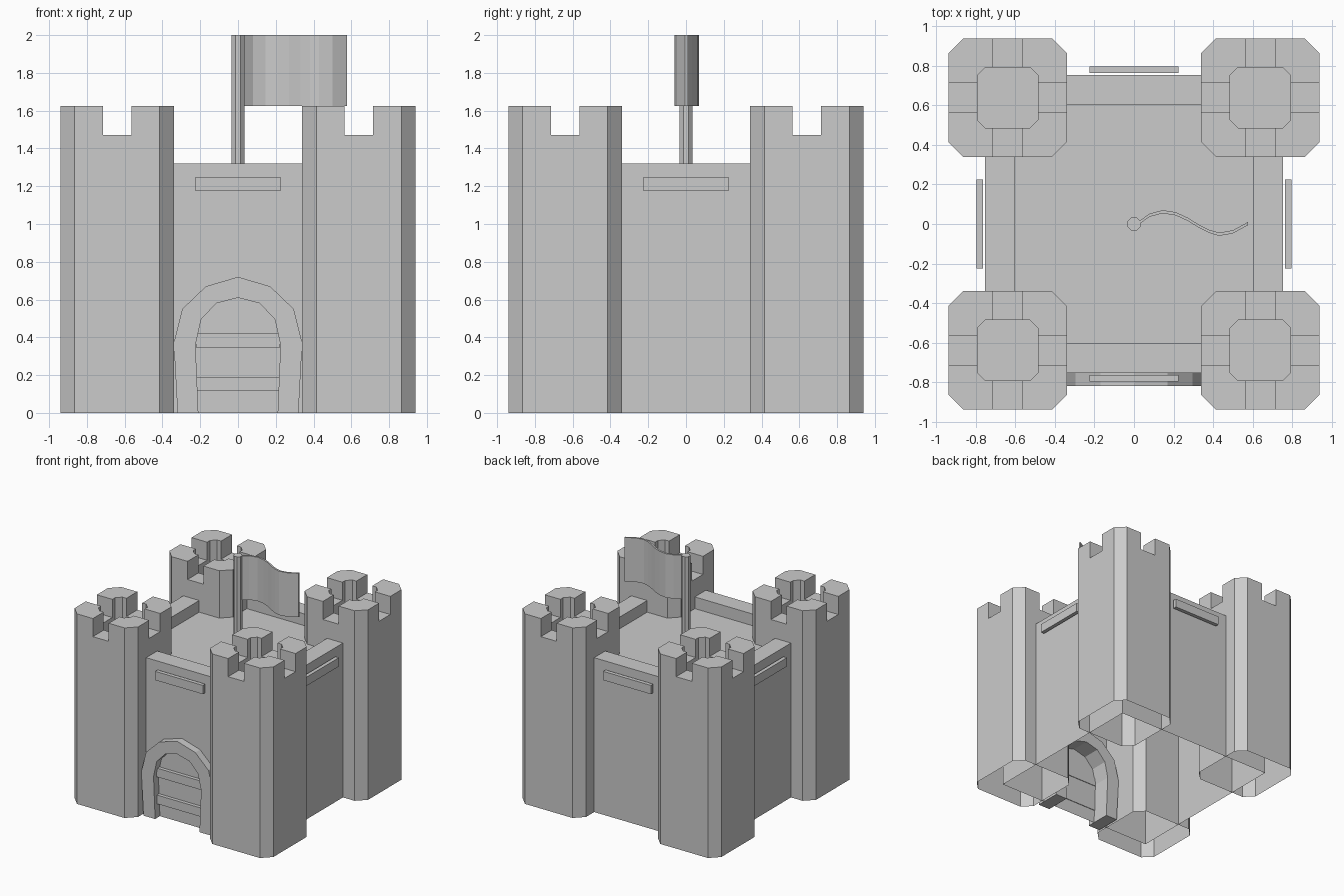
import bpy, bmesh, math
from mathutils import Vector

cube = bpy.data.objects.get("Cube")
if cube:
    bpy.data.objects.remove(cube, do_unlink=True)

stone = bpy.data.materials.new("pale_stone")
stone.use_nodes = True
stone.diffuse_color = (0.6, 0.6, 0.6, 1)
stone.node_tree.nodes["Principled BSDF"].inputs["Base Color"].default_value = (0.6, 0.6, 0.6, 1)


def finish(bm, name):
    """Turn a bmesh into a flat shaded stone object."""
    bmesh.ops.recalc_face_normals(bm, faces=bm.faces)
    mesh = bpy.data.meshes.new(name)
    bm.to_mesh(mesh)
    bm.free()
    mesh.materials.append(stone)
    obj = bpy.data.objects.new(name, mesh)
    bpy.context.collection.objects.link(obj)
    return obj


def box(name, low, high):
    bm = bmesh.new()
    bmesh.ops.create_cube(bm, size=1)
    low, high = Vector(low), Vector(high)
    for v in bm.verts:
        v.co = (low + high) / 2 + v.co * (high - low)
    return finish(bm, name)


def bridge(bm, a, b):
    """Join two closed rings of vertices with quads."""
    n = len(a)
    return [bm.faces.new((a[i], a[(i + 1) % n], b[(i + 1) % n], b[i])) for i in range(n)]


def prism(name, outline, z0, z1):
    bm = bmesh.new()
    low = [bm.verts.new((x, y, z0)) for x, y in outline]
    high = [bm.verts.new((x, y, z1)) for x, y in outline]
    bridge(bm, low, high)
    bm.faces.new(low)
    bm.faces.new(high)
    return finish(bm, name)


# Main keep: an open-bottomed shell with a sunken roof behind a parapet
def keep(half=0.755, wall=0.15, top=1.32, floor=1.22):
    bm = bmesh.new()

    def ring(h, z):
        return [bm.verts.new((sx * h, sy * h, z))
                for sx, sy in ((-1, -1), (1, -1), (1, 1), (-1, 1))]
    rings = [ring(half, 0), ring(half, top), ring(half - wall, top), ring(half - wall, floor)]
    for a, b in zip(rings, rings[1:]):
        bridge(bm, a, b)
    bm.faces.new(rings[-1])
    finish(bm, "keep_walls")


# Chamfered tower, hollow at the top, with four corner merlons
def tower(name, cx, cy, notch=0.075, sill=1.47, top=1.625, pit=1.32):
    bm = bmesh.new()

    def ring(half, cut, z):
        corner = [(half, -notch), (half, notch), (half, half - cut), (half - cut, half)]
        verts = []
        for q in range(4):
            for x, y in corner:
                for _ in range(q):
                    x, y = -y, x
                verts.append(bm.verts.new((cx + x, cy + y, z)))
        return verts
    base, rim = ring(0.30, 0.075, 0), ring(0.30, 0.075, sill)
    inner, well = ring(0.153, 0.04, sill), ring(0.153, 0.04, pit)
    bridge(bm, base, rim)
    crown = bridge(bm, rim, inner)
    bridge(bm, inner, well)
    bm.faces.new(well)
    merlons = [f for i, f in enumerate(crown) if i % 4]
    raised = bmesh.ops.extrude_face_region(bm, geom=merlons)["geom"]
    for v in raised:
        if isinstance(v, bmesh.types.BMVert):
            v.co.z = top
    for f in merlons:
        if f.is_valid:
            bm.faces.remove(f)
    bmesh.ops.dissolve_limit(bm, angle_limit=0.01, verts=bm.verts, edges=bm.edges)
    finish(bm, name)


# Arched door surround set through the front wall
def door_arch(front=-0.82, back=-0.6):
    outer = [(0.32, 0), (0.34, 0.37), (0.295, 0.55), (0.17, 0.67), (0, 0.72)]
    inner = [(0.21, 0), (0.225, 0.36), (0.195, 0.495), (0.115, 0.58), (0, 0.61)]
    bm = bmesh.new()

    def path(half, y):
        full = half + [(-x, z) for x, z in reversed(half[:-1])]
        return [bm.verts.new((x, y, z)) for x, z in full]
    loops = [path(outer, front), path(inner, front), path(inner, back), path(outer, back)]
    for i, a in enumerate(loops):
        b = loops[(i + 1) % 4]
        for j in range(len(a) - 1):
            bm.faces.new((a[j], a[j + 1], b[j + 1], b[j]))
    for j in (0, -1):
        bm.faces.new([loop[j] for loop in loops])
    finish(bm, "door_arch")


keep()
for side, sx in (("left", 1), ("right", -1)):
    for end, sy in (("front", -1), ("back", 1)):
        tower(f"{end}_{side}_tower", 0.64 * sx, 0.64 * sy)

# Door with its two cross bars
door_arch()
for name, z in (("lower_door_bar", 0.115), ("upper_door_bar", 0.345)):
    box(name, (-0.222, -0.785, z), (0.222, -0.75, z + 0.075))

# Thin ledge on each wall
for i, name in enumerate(("front", "left", "back", "right")):
    ledge = box(name + "_ledge", (-0.225, -0.797, 1.175), (0.225, -0.765, 1.25))
    ledge.rotation_euler.z = i * math.pi / 2

# Flagpole
pole = [(0.036 * math.cos(a), 0.036 * math.sin(a))
        for a in (math.pi / 8 + i * math.pi / 4 for i in range(8))]
prism("flagpole", pole, 1.2, 2.0)

# Waving flag
wave = [(0.03, 0.01), (0.08, 0.045), (0.145, 0.062), (0.21, 0.052), (0.27, 0.025),
        (0.33, -0.012), (0.38, -0.037), (0.43, -0.052), (0.5, -0.04), (0.577, 0.002)]
cloth = [(x, y + 0.008) for x, y in wave] + [(x, y - 0.008) for x, y in reversed(wave)]
prism("flag", cloth, 1.625, 2.0)
